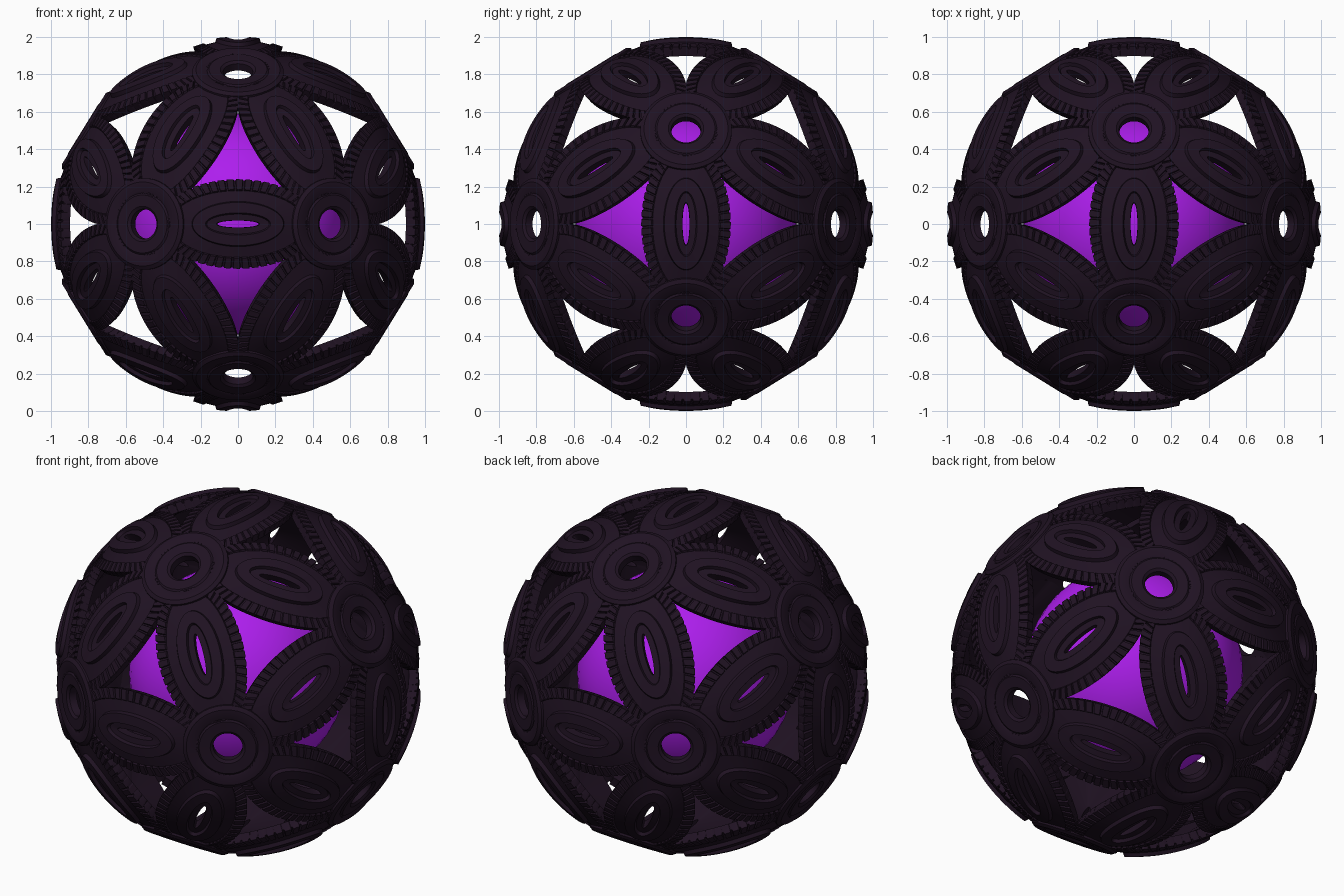
import bpy, bmesh, math
from mathutils import Vector

if "Cube" in bpy.data.objects:
    bpy.data.objects.remove(bpy.data.objects["Cube"])

CENTER = Vector((0, 0, 1))
A, B = 0.5257, 0.8507

# the 12 hub directions (icosahedron corners)
hubs = []
for s in (1, -1):
    for t in (1, -1):
        hubs += [Vector((s*A, t*B, 0)), Vector((0, s*A, t*B)), Vector((t*B, 0, s*A))]
hubs = [h.normalized() for h in hubs]


def material(name, col):
    m = bpy.data.materials.new(name)
    m.diffuse_color = (*col, 1)
    m.use_nodes = True
    m.node_tree.nodes["Principled BSDF"].inputs["Base Color"].default_value = m.diffuse_color
    return m


shell_mat = material("dark_shell", (0.014, 0.006, 0.016))
core_mat = material("purple_core", (0.42, 0.013, 0.85))


def finish(bm, name, mat):
    bmesh.ops.recalc_face_normals(bm, faces=bm.faces)
    me = bpy.data.meshes.new(name)
    bm.to_mesh(me)
    bm.free()
    ob = bpy.data.objects.new(name, me)
    bpy.context.collection.objects.link(ob)
    me.materials.append(mat)
    bpy.ops.object.select_all(action='DESELECT')
    ob.select_set(True)
    bpy.context.view_layer.objects.active = ob
    bpy.ops.object.shade_smooth_by_angle(angle=math.radians(30))
    return ob


def bridge(bm, loops):
    # closed tube of quads through a cyclic list of vertex loops
    n = len(loops[0])
    for k in range(len(loops)):
        p, q = loops[k], loops[(k + 1) % len(loops)]
        for i in range(n):
            j = (i + 1) % n
            bm.faces.new((p[i], p[j], q[j], q[i]))


def on_shell(n, d, w, x, y, r):
    # wrap plate coordinates on the sphere, flattened around each hub
    h = math.hypot(x, y)
    ang = h / 0.97
    u = n*math.cos(ang) + (d*x + w*y)*(math.sin(ang)/h)
    c = max(u.dot(v) for v in hubs)
    return CENTER + u*min(r, (r - 0.015)/c)


# 30 lens plates: slot, raised rim, ribbed border (half length, half width, radius, rib)
PLATE = [
    (0.115, 0.019, 0.930, 0), (0.115, 0.019, 0.978, 0), (0.165, 0.052, 0.982, 0),
    (0.170, 0.058, 1.001, 0), (0.238, 0.112, 1.001, 0), (0.247, 0.120, 0.980, 0),
    (0.365, 0.178, 0.974, 0), (0.370, 0.183, 0.984, 1), (0.434, 0.240, 0.978, 1),
    (0.430, 0.237, 0.925, 0)]
TEETH = 54
PHASE = (0.0, 0.70, 0.76, 0.94)

bm = bmesh.new()
for i, p in enumerate(hubs):
    for q in hubs[:i]:
        if p.dot(q) < 0.4:
            continue
        n = (p + q).normalized()
        d = (p - q).normalized()
        w = n.cross(d)
        loops = []
        for a, b, r, rib in PLATE:
            loop = []
            for k in range(TEETH):
                for g, f in enumerate(PHASE):
                    t = 2*math.pi*(k + f)/TEETH
                    low = rib and g >= 2
                    rr = r - (0.014 if low else 0)
                    s = 0.985 if low and a > 0.4 else 1
                    loop.append(bm.verts.new(on_shell(
                        n, d, w, a*s*math.cos(t), b*s*math.sin(t), rr)))
            loops.append(loop)
        bridge(bm, loops)
finish(bm, "lens_plates", shell_mat)

# 12 flat hubs with a raised collar around a round hole (radius, height)
HUB = [(0.080, 0.915), (0.080, 0.958), (0.095, 0.970), (0.155, 0.972),
       (0.165, 0.964), (0.175, 0.969), (0.225, 0.969), (0.245, 0.955), (0.245, 0.905)]
bm = bmesh.new()
for n in hubs:
    e = n.orthogonal().normalized()
    f = n.cross(e)
    bridge(bm, [[bm.verts.new(CENTER + n*h + (e*math.cos(2*math.pi*k/40)
                 + f*math.sin(2*math.pi*k/40))*r) for k in range(40)] for r, h in HUB])
finish(bm, "hub_discs", shell_mat)

# inner ball
bm = bmesh.new()
bmesh.ops.create_uvsphere(bm, u_segments=48, v_segments=24, radius=0.59)
bmesh.ops.translate(bm, verts=bm.verts, vec=CENTER)
finish(bm, "inner_ball", core_mat)
